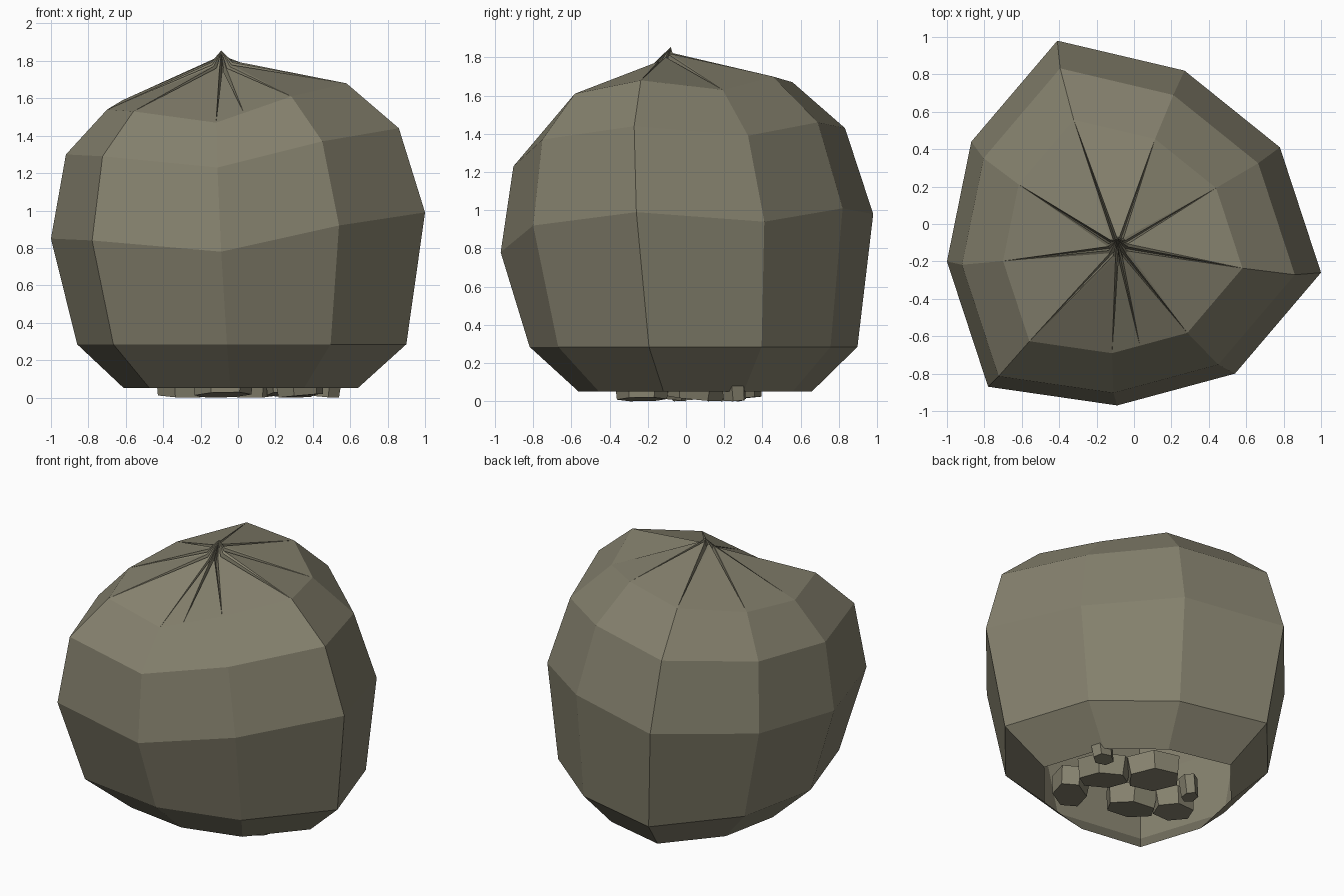
import bpy, bmesh, math
from mathutils import Vector

cube = bpy.data.objects.get("Cube")
if cube:
    bpy.data.objects.remove(cube, do_unlink=True)


def make_material(name, colour):
    mat = bpy.data.materials.new(name)
    mat.use_nodes = True
    mat.diffuse_color = (*colour, 1)
    mat.node_tree.nodes["Principled BSDF"].inputs["Base Color"].default_value = (*colour, 1)
    return mat


def finish(bm, name, mat):
    mesh = bpy.data.meshes.new(name)
    bm.to_mesh(mesh)
    bm.free()
    mesh.materials.append(mat)
    obj = bpy.data.objects.new(name, mesh)
    bpy.context.collection.objects.link(obj)
    return obj


khaki = make_material("khaki cloth", (0.235, 0.22, 0.155))

# Widest outline of the sack, counter-clockwise from the front
belly = [Vector(p) for p in (
    (-0.09, -0.97, 0.78), (0.54, -0.80, 0.92), (1.0, -0.26, 0.99),
    (0.78, 0.41, 0.94), (0.27, 0.82, 1.01), (-0.41, 0.98, 0.98),
    (-0.87, 0.44, 0.90), (-1.0, -0.20, 0.85), (-0.78, -0.87, 0.84))]
SIDES = len(belly)


def ring(scale, dx, dy, rise=0.0, flat=None):
    """Scaled copy of the belly outline, raised or flattened to one height."""
    return [Vector((p.x * scale + dx, p.y * scale + dy,
                    p.z + rise if flat is None else flat)) for p in belly]


# Sack body: stacked rings with an open bottom
bm = bmesh.new()
levels = [ring(0.625, 0.015, 0.045, flat=0.05), ring(0.88, 0.02, 0.035, flat=0.285),
          belly, ring(0.89, -0.03, -0.04, rise=0.45), ring(0.64, -0.06, -0.07, rise=0.69)]
rows = [[bm.verts.new(p) for p in level] for level in levels]
for low, high in zip(rows, rows[1:]):
    for i in range(SIDES):
        j = (i + 1) % SIDES
        bm.faces.new((low[i], low[j], high[j], high[i]))

# Gathered top: flat panels drawn in to the neck with a sunken pleat between them
rim = list(rows[-1])
extra = bm.verts.new(rim[0].co.lerp(rim[1].co, 0.37))
rim.insert(1, extra)
neck = Vector((-0.085, -0.125, 1.79))
apex = bm.verts.new((-0.09, -0.08, 1.855))


def neck_point(angle, radius, drop):
    offset = Vector((math.cos(angle), math.sin(angle), 0)) * radius
    return bm.verts.new(neck + offset + Vector((0, 0, offset.y * 0.6 - drop)))


pleats = []
for v in rim:
    a = math.atan2(v.co.y - neck.y, v.co.x - neck.x)
    pleats.append((neck_point(a - 0.2, 0.055, 0), neck_point(a, 0.025, 0.06),
                   neck_point(a + 0.2, 0.055, 0)))
for i, v in enumerate(rim):
    j = (i + 1) % len(rim)
    before, groove, after = pleats[i]
    bm.faces.new((v, groove, before))
    bm.faces.new((v, after, groove))
    bm.faces.new((v, rim[j], pleats[j][0]))
    bm.faces.new((v, pleats[j][0], after))
    bm.faces.new((before, groove, apex))
    bm.faces.new((groove, after, apex))
    bm.faces.new((after, pleats[j][0], apex))
finish(bm, "sack", khaki)


# Chunky six-sided nuggets showing through the open bottom
def nugget(index, x, y, radius, turn):
    bm = bmesh.new()
    bmesh.ops.create_cone(bm, cap_ends=True, segments=6, radius1=radius * 0.9,
                          radius2=radius, depth=0.13)
    tilt = 0.10 if index % 2 else -0.08
    obj = finish(bm, f"nugget_{index}", khaki)
    obj.rotation_euler = (tilt, tilt * 0.6, turn)
    obj.scale.y = 0.75
    bpy.context.view_layer.update()
    lowest = min((obj.matrix_world @ v.co).z for v in obj.data.vertices)
    obj.location = (x, y, -lowest)


for n, spot in enumerate((
        (0.47, 0.25, 0.09, 0.3), (0.05, 0.25, 0.19, 2.5), (0.29, 0.05, 0.18, 2.2),
        (0.33, -0.23, 0.16, 0.9), (-0.08, -0.12, 0.18, 2.6), (-0.30, 0.02, 0.15, 2.8),
        (-0.25, 0.24, 0.08, 1.0)), 1):
    nugget(n, *spot)
